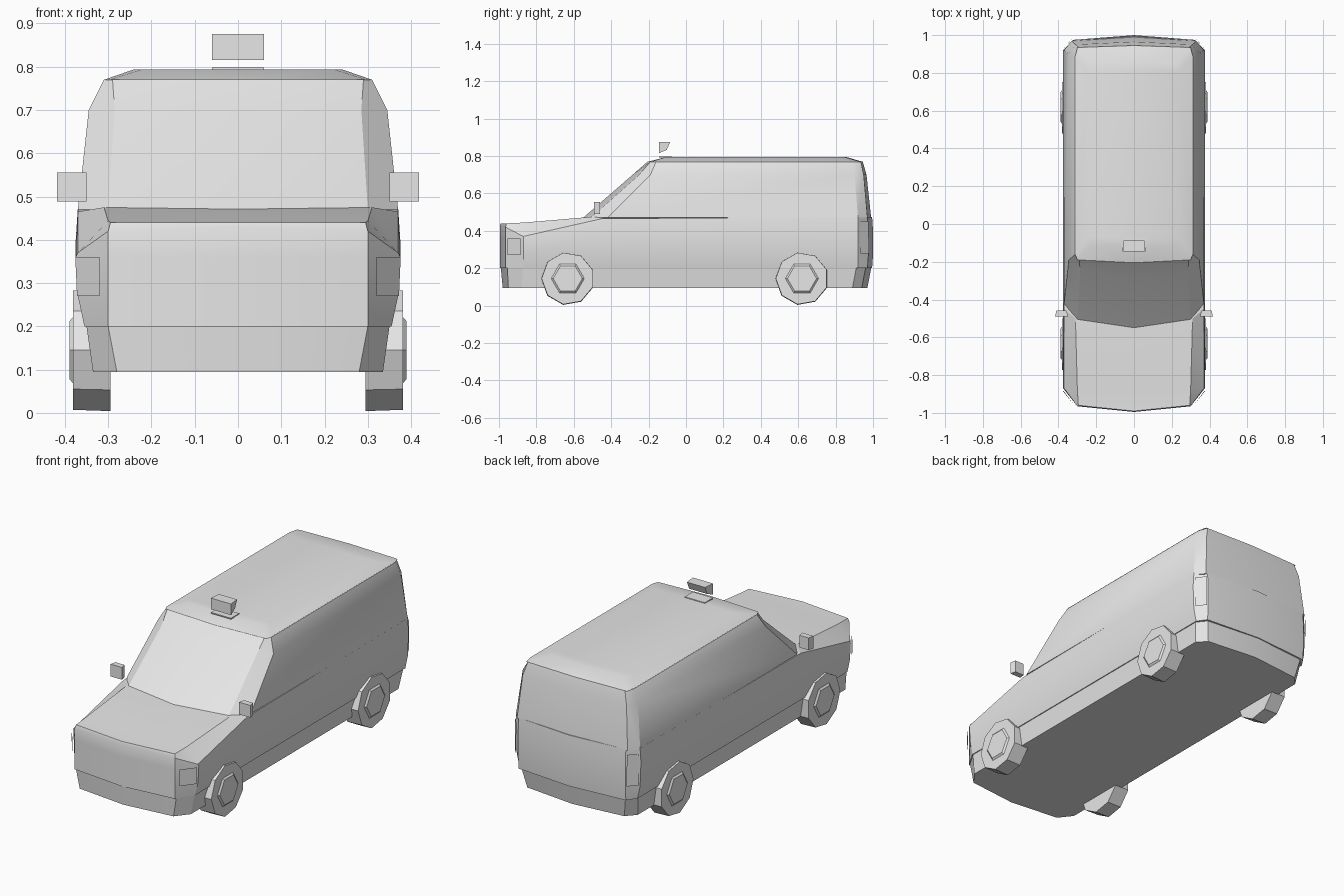
import bpy, bmesh, math
from mathutils import Matrix

cube = bpy.data.objects.get("Cube")
if cube:
    bpy.data.objects.remove(cube, do_unlink=True)

GREY = (0.8, 0.8, 0.8, 1)
paint = bpy.data.materials.new("plain grey")
paint.use_nodes = True
paint.diffuse_color = GREY
paint.node_tree.nodes["Principled BSDF"].inputs["Base Color"].default_value = GREY


def finish(name, bm, angle=30):
    bmesh.ops.remove_doubles(bm, verts=bm.verts, dist=0.0005)
    bmesh.ops.recalc_face_normals(bm, faces=bm.faces)
    mesh = bpy.data.meshes.new(name)
    bm.to_mesh(mesh)
    bm.free()
    mesh.materials.append(paint)
    ob = bpy.data.objects.new(name, mesh)
    bpy.context.collection.objects.link(ob)
    bpy.ops.object.select_all(action="DESELECT")
    ob.select_set(True)
    bpy.context.view_layer.objects.active = ob
    bpy.ops.object.shade_smooth_by_angle(angle=math.radians(angle))
    return ob


def face(bm, verts):
    unique = list(dict.fromkeys(verts))
    if len(unique) > 2 and bm.faces.get(unique) is None:
        bm.faces.new(unique)


def loft(name, rings, angle=30):
    """Each ring is a half outline from the nose to the tail, mirrored in x."""
    bm = bmesh.new()
    halves = []
    for ring in rings:
        left = [bm.verts.new(p) for p in ring]
        right = [v if abs(v.co.x) < 1e-6 else bm.verts.new((-v.co.x, v.co.y, v.co.z))
                 for v in left]
        halves.append((left, right))
    for low, high in zip(halves, halves[1:]):
        for a, b in zip(low, high):
            for i in range(len(a) - 1):
                face(bm, (a[i], a[i + 1], b[i + 1], b[i]))
    for left, right in (halves[0], halves[-1]):
        for i in range(len(left) - 1):
            face(bm, (left[i], left[i + 1], right[i + 1], right[i]))
    return finish(name, bm, angle)


def outline(z, nose, corner_f, side_f, corner_r, tail):
    """Half plan of a cabin or skirt level; corners are (x, y) pairs."""
    side_r = (side_f[0], corner_r[1] - 0.05)
    plan = [(0, nose), corner_f, side_f, side_r, corner_r, (0, tail)]
    return [(x, y, z) for x, y in plan]


def box(name, centre, size, back=1.0, low=1.0):
    """Box whose rear end and underside can be narrowed."""
    bm = bmesh.new()
    bmesh.ops.create_cube(bm, size=1)
    for v in bm.verts:
        if v.co.y > 0:
            v.co.x *= back
            if v.co.z < 0:
                v.co.y *= low
                v.co.z *= low
        v.co = [c + s * p for c, s, p in zip(centre, size, v.co)]
    return finish(name, bm)


# Lower skirt and bumpers
loft("bumper_skirt", [
    outline(0.095, -0.98, (0.28, -0.95), (0.335, -0.88), (0.29, 0.94), 0.97),
    outline(0.2, -0.99, (0.3, -0.955), (0.35, -0.87), (0.31, 0.96), 0.99)])


# Lower body with bonnet: nose, corner, wing, cowl, flank, rear corner, tail
def body_ring(width, heights, nose=-0.995, corner=0.3, rear=0.995):
    plan = [(0, nose), (corner, nose + 0.03), (width, -0.87), (width, -0.45),
            (width, 0.92), (min(width, 0.32), rear - 0.025), (0, rear)]
    return [(x, y, z) for (x, y), z in zip(plan, heights)]


loft("lower_body", [
    body_ring(0.355, [0.2] * 7),
    body_ring(0.37, [0.27] * 7, rear=1.0),
    body_ring(0.375, [0.36] * 3 + [0.4] * 4, rear=1.0),
    body_ring(0.37, [0.43, 0.42, 0.37, 0.465] + [0.475] * 3, rear=0.995),
    [(0, -0.99, 0.44), (0.295, -0.96, 0.44), (0.3, -0.87, 0.444), (0.31, -0.5, 0.475),
     (0.33, 0.9, 0.475), (0.3, 0.95, 0.475), (0, 0.97, 0.475)]])

# Upper cabin with raked windscreen
loft("cabin", [
    outline(0.47, -0.55, (0.3, -0.51), (0.37, -0.42), (0.33, 0.97), 0.99),
    outline(0.70, -0.285, (0.285, -0.25), (0.345, -0.19), (0.31, 0.95), 0.965),
    outline(0.77, -0.205, (0.29, -0.19), (0.31, -0.16), (0.29, 0.935), 0.945)])

# Raised roof with a soft rim
loft("roof", [
    outline(0.769, -0.205, (0.3, -0.19), (0.312, -0.16), (0.3, 0.935), 0.945),
    outline(0.794, -0.11, (0.22, -0.11), (0.24, -0.07), (0.22, 0.85), 0.86)])

# Beacon and its thin base
box("beacon", (0, -0.115, 0.845), (0.12, 0.06, 0.06), back=0.9, low=0.4)
box("beacon_base", (0, -0.11, 0.795), (0.12, 0.07, 0.006))


def wheel(name, side, y):
    """Nine-sided tyre with a raised six-sided hub."""
    bm = bmesh.new()

    def drum(sides, r_in, r_out, x_in, x_out):
        move = (Matrix.Translation((side * (x_in + x_out) / 2, y, 0.145))
                @ Matrix.Rotation(side * math.pi / 2, 4, "Y")
                @ Matrix.Rotation(math.pi / sides * (sides % 2), 4, "Z"))
        bmesh.ops.create_cone(bm, cap_ends=True, segments=sides, radius1=r_in,
                              radius2=r_out, depth=x_out - x_in, matrix=move)
    drum(9, 0.143, 0.14, 0.295, 0.381)
    drum(6, 0.09, 0.078, 0.38, 0.389)
    return finish(name, bm)


def plate(name, corners):
    bm = bmesh.new()
    face(bm, [bm.verts.new(c) for c in corners])
    return finish(name, bm)


# Paired details
for side, label in ((1, "left"), (-1, "right")):
    for y, end in ((-0.632, "front"), (0.62, "rear")):
        wheel(f"{end}_{label}_wheel", side, y)
    box(f"{label}_mirror", (side * 0.384, -0.475, 0.522), (0.068, 0.032, 0.066), back=0.8)
    # Corner lamps follow the chamfered body corners
    plate(f"{label}_headlamp", [(side * x, y, z) for x, y, z in (
        (0.32, -0.955, 0.27), (0.372, -0.885, 0.27),
        (0.376, -0.885, 0.36), (0.32, -0.955, 0.36))])
    plate(f"{label}_tail_lamp", [(side * x, y, z) for x, y, z in (
        (0.33, 0.978, 0.28), (0.37, 0.932, 0.28),
        (0.37, 0.932, 0.45), (0.33, 0.976, 0.45))])
